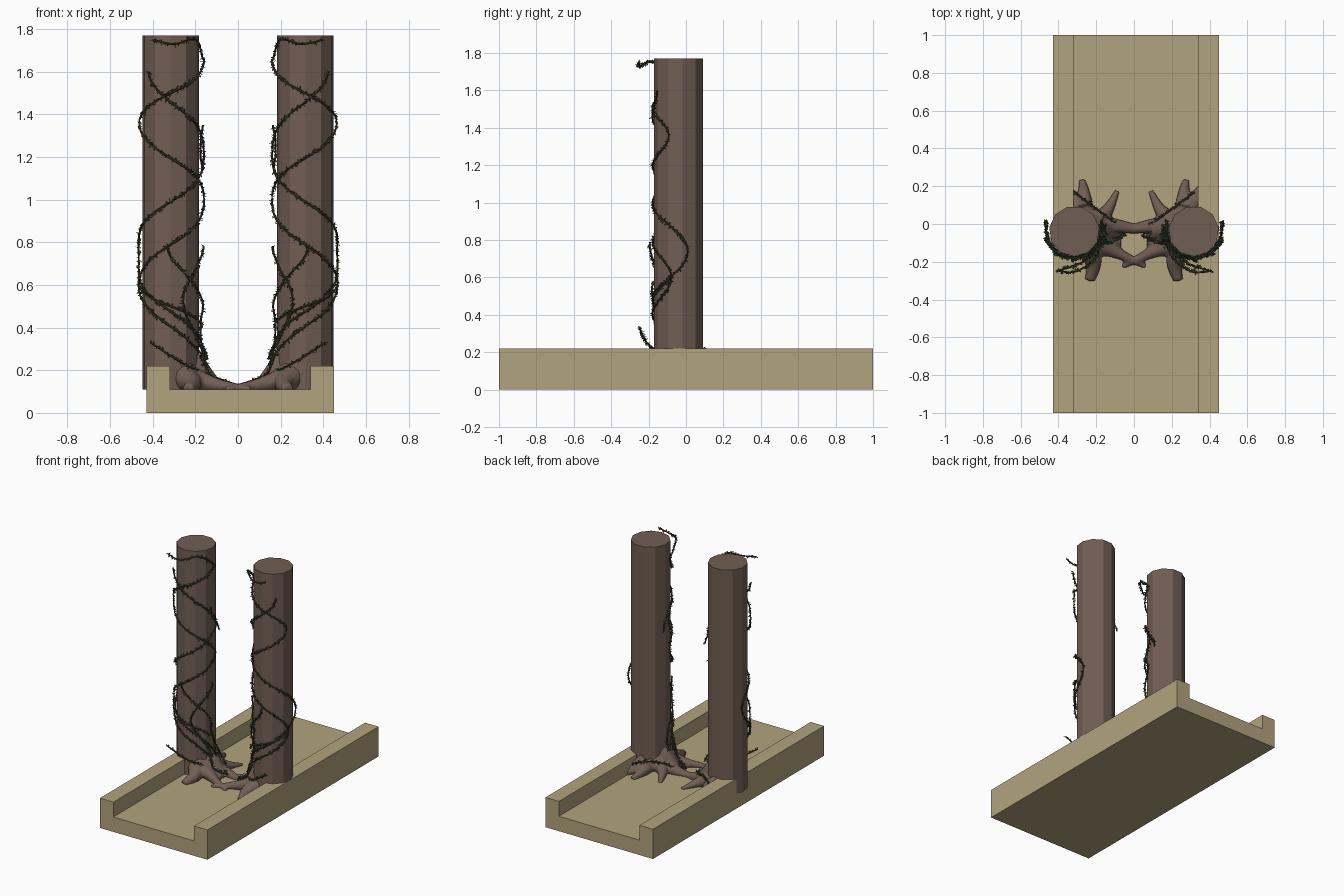
import bpy, bmesh, math, random
from mathutils import Vector, Matrix

if "Cube" in bpy.data.objects:
    bpy.data.objects.remove(bpy.data.objects["Cube"])
random.seed(4)
CX, CY, R = 0.316, -0.038, 0.134      # trunk axis and radius


def material(name, rgb):
    m = bpy.data.materials.new(name)
    m.diffuse_color = (*rgb, 1)
    m.use_nodes = True
    m.node_tree.nodes["Principled BSDF"].inputs["Base Color"].default_value = m.diffuse_color
    return m


STONE = material("sandstone", (0.45, 0.37, 0.21))
BARK = material("bark", (0.165, 0.112, 0.088))
STEM = material("vine_stem", (0.07, 0.045, 0.02))
LEAVES = [material("leaf_green", (0.03, 0.09, 0.035)),
          material("leaf_teal", (0.035, 0.13, 0.09)),
          material("leaf_orange", (0.28, 0.12, 0.03))]


def finish(bm, name, *mats):
    bmesh.ops.recalc_face_normals(bm, faces=bm.faces)
    me = bpy.data.meshes.new(name)
    bm.to_mesh(me)
    bm.free()
    for m in mats:
        me.materials.append(m)
    ob = bpy.data.objects.new(name, me)
    bpy.context.collection.objects.link(ob)
    return ob


def smooth_path(pts, steps):
    # Catmull-Rom curve through the points
    out = []
    for i in range(len(pts) - 1):
        p0, p1, p2, p3 = (pts[max(0, min(len(pts) - 1, i + k))] for k in (-1, 0, 1, 2))
        for j in range(steps):
            t = j / steps
            out.append(tuple(0.5 * (2 * b + (c - a) * t + (2 * a - 5 * b + 4 * c - d) * t * t
                             + (3 * b - a - 3 * c + d) * t ** 3)
                             for a, b, c, d in zip(p0, p1, p2, p3)))
    return out + [tuple(pts[-1])]


def tube(bm, pts, radii, sides):
    rings = []
    for i, p in enumerate(pts):
        d = pts[min(i + 1, len(pts) - 1)] - pts[max(i - 1, 0)]
        q = d.to_track_quat('Z', 'Y')
        rings.append([bm.verts.new(p + q @ Vector((math.cos(a), math.sin(a), 0)) * radii[i])
                      for a in (2 * math.pi * k / sides for k in range(sides))])
    for a, b in zip(rings, rings[1:]):
        for k in range(sides):
            bm.faces.new((a[k], a[(k + 1) % sides], b[(k + 1) % sides], b[k]))
    bm.faces.new(rings[0])
    bm.faces.new(rings[-1])


# channel-shaped base: floor slab with two side walls
bm = bmesh.new()
profile = [(-.43, 0), (.45, 0), (.45, .22), (.34, .22), (.34, .11), (-.32, .11), (-.32, .22), (-.43, .22)]
face = bm.faces.new([bm.verts.new((x, -1, z)) for x, z in profile])
ext = bmesh.ops.extrude_face_region(bm, geom=[face])
bmesh.ops.translate(bm, vec=(0, 2, 0), verts=[v for v in ext['geom'] if isinstance(v, bmesh.types.BMVert)])
finish(bm, "channel_base", STONE)

# faceted trunks
for s, side in ((-1, "left"), (1, "right")):
    bm = bmesh.new()
    bmesh.ops.create_cone(bm, cap_ends=True, segments=11, radius1=R, radius2=R, depth=1.66,
                          matrix=Matrix.Translation((s * CX, CY, .94)) @ Matrix.Rotation(s * .29, 4, 'Z'))
    finish(bm, side + "_trunk", BARK)

# roots: plan paths with tip radius; they sink and taper by rule, then fuse
ROOTS = [
    (.02, [(.27, 0), (.26, .12), (.275, .235)]),
    (.02, [(.28, .06), (.33, .14), (.36, .2)]),
    (.015, [(.24, 0), (.15, .06), (.088, .175)]),
    (.028, [(.25, -.03), (.13, -.01), (0, -.025)]),
    (.03, [(.25, -.07), (.15, -.09), (.07, -.09)]),
    (.014, [(.25, -.1), (.12, -.14), (-.062, -.225)]),
    (.028, [(.26, -.1), (.215, -.2), (.235, -.3)]),
]
bm = bmesh.new()
for s in (-1, 1):
    for tip, plan in ROOTS:
        path = smooth_path(plan, 6)
        fade = [(1 - i / (len(path) - 1)) ** 1.4 for i in range(len(path))]
        tube(bm, [Vector((s * x, y, .11 + .065 * f)) for (x, y), f in zip(path, fade)],
             [tip + (.075 - tip) * f for f in fade], 10)
    # buttress flaring from the inner side of the trunk
    arc = [k / 8 for k in range(9)]
    tube(bm, [Vector((s * (.23 - .14 * t ** 2), CY, .3 - .185 * t)) for t in arc],
         [.03 + .03 * math.sin(math.pi * t) for t in arc], 10)
for v in bm.verts:
    v.co.z = max(v.co.z, .1)
roots = finish(bm, "tangled_roots", BARK)
mod = roots.modifiers.new("fuse", 'REMESH')
mod.mode, mod.voxel_size, mod.use_smooth_shade = 'VOXEL', .01, True
mod = roots.modifiers.new("soften", 'SMOOTH')
mod.factor, mod.iterations = .5, 4

# vines swinging to and fro on the trunk: turning points (degrees from front, height)
WOUND = [
    [(-88, 1.66), (70, 1.36), (-90, 1.0), (75, .6), (-70, .22)],
    [(42, 1.6), (-95, 1.22), (108, .74), (-85, .25)],
    [(5, .78), (-75, .5), (-100, .26)],
    [(-80, .78), (-22, .53), (-75, .25)],
    [(70, .6), (-70, .4)],
    [(-110, 1.15), (-75, 1.35)],
]
# free vines: top sprig, then trails over the roots
FREE = [
    [(.4, -.25, 1.75), (.3, -.25, 1.73), (.2, -.17, 1.75), (.165, -.05, 1.66)],
    [(.41, -.25, .33), (.27, -.2, .24), (.13, -.09, .17), (.04, -.06, .135)],
    [(.17, -.03, .3), (.14, -.03, .19), (.05, -.05, .14)],
    [(.32, .17, .19), (.2, .08, .2), (.08, -.01, .15)],
    [(.175, -.08, .28), (.13, -.1, .175), (.06, -.07, .145)],
]


def wound_path(turns, s, steps=16):
    # ease the angle between turning points, bulging off the bark at the turns
    out = []
    for (a0, z0), (a1, z1) in zip(turns, turns[1:]):
        for k in range(steps + 1):
            c = .5 - .5 * math.cos(math.pi * k / steps)
            a = math.radians(a0 + (a1 - a0) * c)
            z = z0 + (z1 - z0) * k / steps
            r = R + .007 + .016 * (2 * c - 1) ** 4 + .25 * max(0, .32 - z)
            if k < steps or z1 == turns[-1][1]:
                out.append(Vector((s * (CX + r * math.sin(a)), CY - r * math.cos(a), z)))
    return out


def leaf(bm, pos, size):
    # small folded diamond
    rot = Matrix.Rotation(random.uniform(0, 6.28), 3, 'Z') @ Matrix.Rotation(random.uniform(-1.4, 1.4), 3, 'X')
    a, b, c, d = (bm.verts.new(pos + rot @ Vector(p) * size)
                  for p in ((0, 0, 0), (.42, .5, .2), (0, 1.1, 0), (-.42, .5, .2)))
    idx = random.choices((1, 2, 3), (6, 3, 1))[0]
    for f in ((a, b, c), (a, c, d)):
        bm.faces.new(f).material_index = idx


for s, side in ((-1, "left"), (1, "right")):
    bm = bmesh.new()
    paths = [wound_path(w, s) for w in WOUND]
    paths += [[Vector((s * x, y, z)) for x, y, z in smooth_path(t, 8)] for t in FREE]
    for pts in paths:
        tube(bm, pts, [.005] * len(pts), 5)
        for p, q in zip(pts, pts[1:]):
            n = max(1, round((q - p).length / .006))
            for k in range(n):
                leaf(bm, p.lerp(q, k / n), random.uniform(.012, .019))
    finish(bm, side + "_vines", STEM, *LEAVES)
